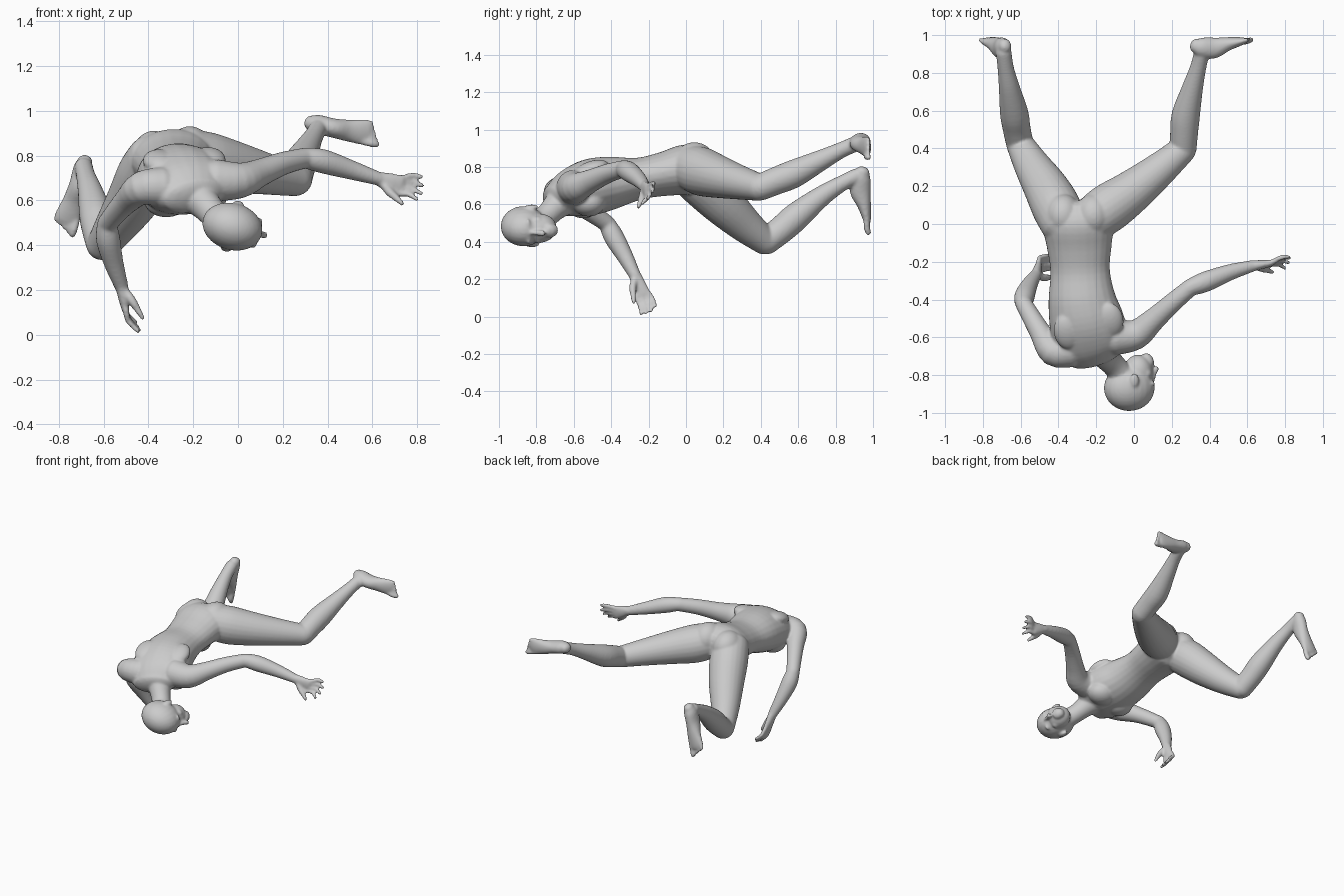
import bpy, bmesh, math
from mathutils import Vector as V, Matrix

bm = bmesh.new()


def catmull(p, n):
    """Smooth a list of equal-length tuples."""
    out = []
    for i in range(len(p) - 1):
        a, b, c, d = p[max(i - 1, 0)], p[i], p[i + 1], p[min(i + 2, len(p) - 1)]
        for k in range(n):
            t = k / n
            out.append([0.5 * (2 * q + (r - o) * t + (2 * o - 5 * q + 4 * r - s) * t * t
                               + (3 * q - o - 3 * r + s) * t ** 3) for o, q, r, s in zip(a, b, c, d)])
    out.append(list(p[-1]))
    return out


def loft(stations, side=(0, 0, 1), dome=0.8, seg=24, n=4):
    """Elliptical tube; a station is x, y, z, half width along side[, half depth]."""
    st = catmull([s if len(s) == 5 else (*s, s[3]) for s in stations], n)
    P = [V(s[:3]) for s in st]
    rings = []
    for i, s in enumerate(st):
        t = (P[min(i + 1, len(P) - 1)] - P[max(i - 1, 0)]).normalized()
        rings.append((P[i], t, s[3], s[4]))

    def cap(r, sign):
        c, t, a, b = r
        return [(c + t * sign * min(a, b) * dome * math.sin(u), t, a * math.cos(u), b * math.cos(u))
                for u in (0.4, 0.8, 1.15, 1.45)]
    rings = cap(rings[0], -1)[::-1] + rings + cap(rings[-1], 1)
    loops = []
    for c, t, a, b in rings:
        u = V(side)
        u = (u - t * u.dot(t)).normalized()
        w = t.cross(u)
        loops.append([bm.verts.new(c + u * a * math.cos(k * math.tau / seg) + w * b * math.sin(k * math.tau / seg))
                      for k in range(seg)])
    for A, B in zip(loops, loops[1:]):
        for k in range(seg):
            bm.faces.new((A[k], A[(k + 1) % seg], B[(k + 1) % seg], B[k]))
    bm.faces.new(loops[0][::-1])
    bm.faces.new(loops[-1])


def blob(c, size, axes=None):
    """Ellipsoid with half sizes along the given axes."""
    m = Matrix.Identity(4)
    if axes:
        m = Matrix([V(a).normalized() for a in axes]).transposed().to_4x4()
    bmesh.ops.create_uvsphere(bm, u_segments=24, v_segments=16, radius=1,
                              matrix=Matrix.Translation(c) @ m @ Matrix.Diagonal((*size, 1)))


# torso, crotch to collar
loft([(-.295, .07, .785, .15, .11), (-.295, 0, .785, .188, .135), (-.29, -.12, .762, .172, .118),
      (-.285, -.25, .738, .158, .112), (-.275, -.40, .715, .18, .142), (-.25, -.52, .69, .20, .15),
      (-.225, -.63, .655, .20, .125), (-.20, -.70, .625, .15, .085)], side=(.98, .14, .1), dome=.5)
# buttocks and chest muscles
for c in ((-.375, .045, .80), (-.215, .045, .82)):
    blob(c, (.098, .115, .112))
for c in ((-.32, -.55, .60), (-.15, -.52, .61)):
    blob(c, (.10, .09, .075))
# shoulder blades
for c in ((-.35, -.57, .775), (-.13, -.51, .785)):
    blob(c, (.075, .10, .045), ((1, .2, .1), (-.2, 1, .35), (-.1, -.35, 1)))

# neck
loft([(-.20, -.64, .64, .10), (-.15, -.70, .585, .072), (-.10, -.755, .53, .063), (-.05, -.82, .49, .07)])

# head: turned sideways, crown towards -y
F, U = V((.96, .03, -.28)).normalized(), V((.0, -1, -.03)).normalized()
S = F.cross(U).normalized()
U = S.cross(F).normalized()
AX = (F, S, U)
H = V((-.02, -.868, .482))


def on_head(f, s, u):
    return H + F * f + S * s + U * u


blob(on_head(-.005, 0, 0), (.137, .105, .122), AX)
blob(on_head(.045, 0, -.085), (.078, .078, .09), AX)
blob(on_head(.092, 0, -.155), (.03, .034, .027), AX)
blob(on_head(.10, 0, -.135), (.032, .04, .04), AX)
loft([(*on_head(.125, 0, -.035), .011), (*on_head(.134, 0, -.075), .014), (*on_head(.145, 0, -.098), .017)], side=S)
blob(on_head(.122, 0, -.127), (.014, .026, .012), AX)
for sg in (1, -1):
    blob(on_head(-.005, sg * .104, -.045), (.024, .014, .038), AX)
    blob(on_head(.105, sg * .04, -.022), (.02, .032, .012), AX)
    blob(on_head(.075, sg * .05, -.075), (.03, .026, .025), AX)

# right arm, hanging down
loft([(-.34, -.67, .66, .09), (-.43, -.675, .655, .076), (-.495, -.575, .60, .058), (-.545, -.49, .545, .05),
      (-.585, -.42, .495, .045)])
loft([(-.585, -.42, .495, .045), (-.58, -.385, .425, .054), (-.555, -.325, .32, .044), (-.52, -.27, .215, .031)],
     side=(1, 0, 0))
# left arm, reaching out
loft([(-.10, -.60, .69, .095), (.01, -.585, .69, .08), (.10, -.51, .725, .062), (.20, -.42, .765, .052),
      (.30, -.335, .79, .046)])
loft([(.30, -.335, .79, .046), (.38, -.305, .775, .054), (.51, -.255, .735, .043), (.635, -.22, .695, .03)])


def hand(wrist, knuckles, tips, thumb, side, bend):
    """Palm, four fingers between two knuckle ends, and a thumb."""
    w, k0, k1 = V(wrist), V(knuckles[0]), V(knuckles[1])
    mid, wide = (k0 + k1) / 2, (k1 - k0).length / 2
    loft([(*w, .034, .027), (*w.lerp(mid, .5), wide + .006, .024), (*mid, wide + .012, .017)], side=side)
    for i, t in enumerate(tips):
        a, t = k0.lerp(k1, i / 3), V(t)
        m = a.lerp(t, .5) + V(bend)
        loft([(*w.lerp(a, .75), .015), (*a, .0145), (*m, .0135), (*t, .0105)], side=side, seg=12)
    a, t = V(thumb[0]), V(thumb[1])
    loft([(*w.lerp(a, .3), .02), (*a, .02), (*a.lerp(t, .5), .016), (*t, .011)], side=side, seg=12)


hand((.635, -.22, .695), ((.735, -.20, .70), (.715, -.215, .63)),
     ((.82, -.175, .705), (.825, -.18, .665), (.82, -.205, .63), (.80, -.235, .605)),
     ((.675, -.235, .64), (.735, -.255, .585)), (0, 0, 1), (.005, .012, .01))
hand((-.52, -.27, .215), ((-.50, -.265, .105), (-.505, -.20, .125)),
     ((-.445, -.24, .015), (-.44, -.215, .02), (-.445, -.185, .03), (-.455, -.165, .055)),
     ((-.475, -.285, .155), (-.425, -.28, .075)), (0, 1, .2), (-.016, .006, 0))

# thighs
loft([(-.375, .0, .785, .12), (-.41, .085, .715, .13), (-.465, .19, .61, .119), (-.54, .31, .495, .096),
      (-.605, .425, .40, .073)])
loft([(-.225, .02, .80, .12), (-.135, .085, .775, .13), (-.02, .165, .75, .116), (.12, .275, .72, .094),
      (.26, .395, .69, .072)])
# shins
loft([(-.605, .425, .40, .072), (-.622, .51, .465, .074), (-.635, .59, .535, .075), (-.66, .72, .64, .056),
      (-.68, .83, .71, .043), (-.69, .91, .75, .042)])
loft([(.26, .395, .69, .071), (.265, .48, .725, .074), (.275, .58, .765, .075), (.31, .72, .835, .056),
      (.34, .83, .89, .043), (.36, .91, .925, .042)])


def foot(heel, toe, inner):
    """Flat foot with the sole facing +y; inner points to the big toe side."""
    h, d = V(heel), V(toe) - V(heel)
    L = d.length
    f = d.normalized()
    s = V((0, 1, 0)).cross(f).normalized()
    s *= 1 if s.dot(V(inner)) > 0 else -1

    def at(t, o, y):
        p = h + f * t * L + s * o
        return (p.x, y, p.z)
    loft([(*at(.07, 0, .945), .034, .038), (*at(.17, 0, .935), .043, .053), (*at(.36, .004, .932), .043, .056),
          (*at(.56, .004, .952), .049, .038), (*at(.74, 0, .965), .057, .025), (*at(.82, 0, .97), .054, .018)],
         side=s)
    for i in range(5):
        o, r = .042 - .0225 * i, .0175 if i == 0 else .012
        e = .96 - .028 * i
        loft([(*at(.72, o * .9, .966), r), (*at(e - .08, o, .967), r), (*at(e, o, .976), r * .9)], side=s, seg=12)


foot((.30, 0, .95), (.642, 0, .89), (0, 0, -1))
foot((-.675, 0, .80), (-.785, 0, .445), (1, 0, 0))

# fuse all parts into one smooth skin
bmesh.ops.recalc_face_normals(bm, faces=bm.faces[:])
mesh = bpy.data.meshes.new("body")
bm.to_mesh(mesh)
bm.free()
body = bpy.data.objects.new("body", mesh)
bpy.context.collection.objects.link(body)
rm = body.modifiers.new("fuse", 'REMESH')
rm.mode, rm.voxel_size, rm.use_smooth_shade = 'VOXEL', .0075, True
sm = body.modifiers.new("soften", 'SMOOTH')
sm.factor, sm.iterations = .5, 8
